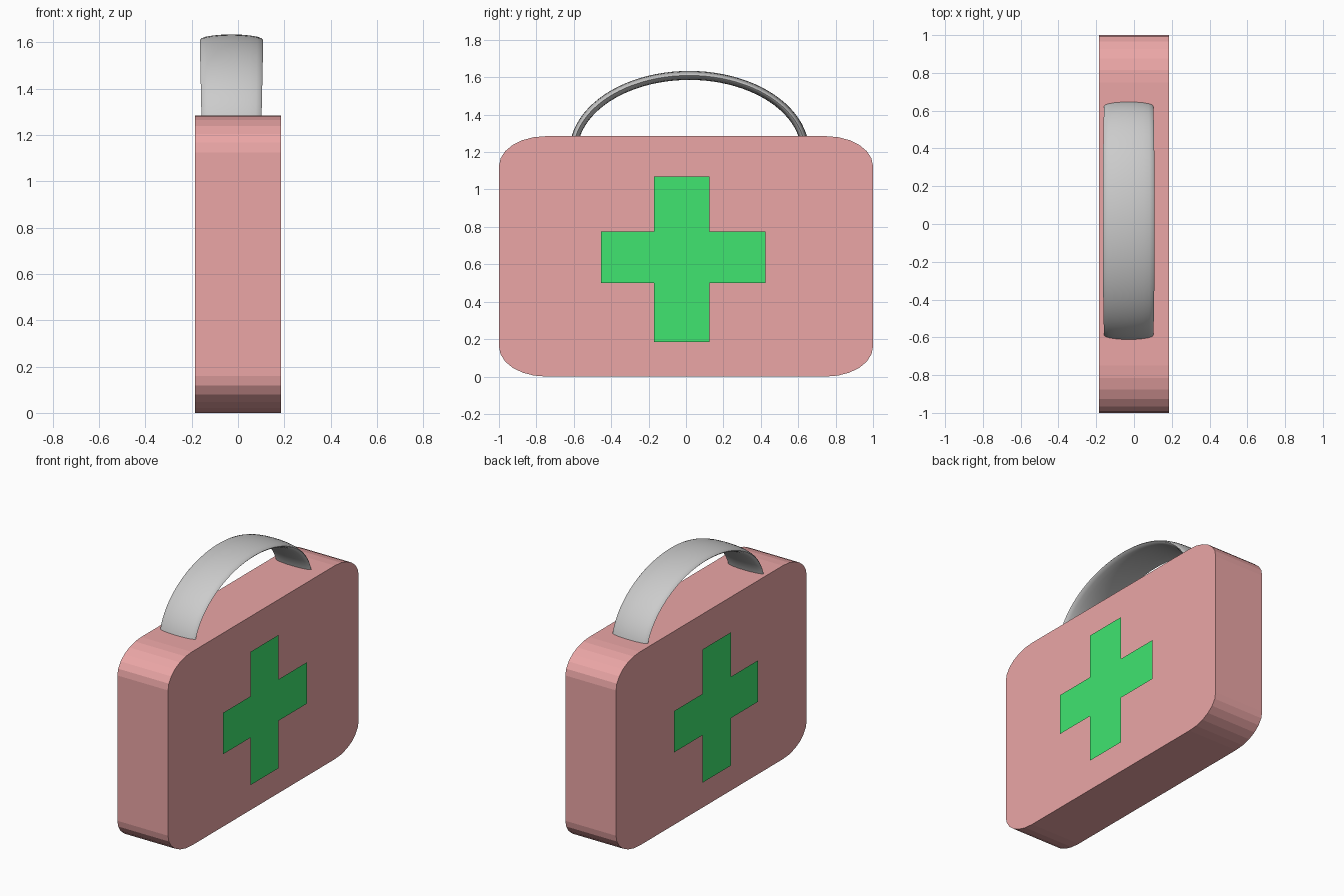
import bpy, bmesh
from math import sin, cos, pi, radians

if "Cube" in bpy.data.objects:
    bpy.data.objects.remove(bpy.data.objects["Cube"])


def make_material(name, rgb):
    m = bpy.data.materials.new(name)
    m.diffuse_color = (*rgb, 1)
    m.use_nodes = True
    m.node_tree.nodes["Principled BSDF"].inputs["Base Color"].default_value = m.diffuse_color
    return m


def add_object(name, bm, mat=None):
    bmesh.ops.recalc_face_normals(bm, faces=bm.faces)
    me = bpy.data.meshes.new(name)
    bm.to_mesh(me)
    bm.free()
    ob = bpy.data.objects.new(name, me)
    bpy.context.collection.objects.link(ob)
    if mat:
        me.materials.append(mat)
    return ob


red = make_material("case_red", (0.83, 0.38, 0.38))
green = make_material("cross_green", (0.05, 0.78, 0.16))

# Case: rounded rectangle with stretched corners, extruded along x
HALF_X, HEIGHT, RY, RZ, SEG = 0.186, 1.285, 0.25, 0.16, 6
bm = bmesh.new()
profile = []
corners = [(1 - RY, HEIGHT - RZ), (RY - 1, HEIGHT - RZ), (RY - 1, RZ), (1 - RY, RZ)]
for q, (cy, cz) in enumerate(corners):
    for i in range(SEG + 1):
        a = (q + i / SEG) * pi / 2
        profile.append(bm.verts.new((-HALF_X, cy + RY * cos(a), cz + RZ * sin(a))))
side = bm.faces.new(profile)
new = bmesh.ops.extrude_face_region(bm, geom=[side], use_keep_orig=True)["geom"]
bmesh.ops.translate(bm, vec=(2 * HALF_X, 0, 0),
                    verts=[g for g in new if isinstance(g, bmesh.types.BMVert)])
add_object("case", bm, red)

# Cross: thin sheet floating just off each broad side
Y = (-0.455, -0.17, 0.125, 0.425)
Z = (0.185, 0.5, 0.775, 1.07)
outline = [(1, 0), (2, 0), (2, 1), (3, 1), (3, 2), (2, 2),
           (2, 3), (1, 3), (1, 2), (0, 2), (0, 1), (1, 1)]
for name, s in (("cross_right", 1), ("cross_left", -1)):
    bm = bmesh.new()
    f = bm.faces.new([bm.verts.new((s * 0.21, Y[i], Z[j])) for i, j in outline[::s]])
    ob = add_object(name, bm, green)
    if ob.data.polygons[0].normal.x * s < 0:
        ob.data.flip_normals()

# Handle: flat oval strap swept along an arch
CX, CY, CZ, AY, AZ = -0.028, 0.0175, 1.2, 0.62, 0.41
STEPS, RING = 40, 20
bm = bmesh.new()
rings = []
for i in range(STEPS + 1):
    t = radians(8 + 164 * i / STEPS)
    ny, nz = cos(t) / AY, sin(t) / AZ
    n = (ny * ny + nz * nz) ** 0.5
    ny, nz = ny / n, nz / n
    half_w = 0.128 + 0.009 * sin(t)
    half_t = 0.021 + 0.003 * sin(t)
    ring = []
    for k in range(RING):
        a = 2 * pi * k / RING
        d = half_t * sin(a)
        ring.append(bm.verts.new((CX + half_w * cos(a),
                                  CY + AY * cos(t) + d * ny,
                                  CZ + AZ * sin(t) + d * nz)))
    rings.append(ring)
for r0, r1 in zip(rings, rings[1:]):
    for k in range(RING):
        j = (k + 1) % RING
        bm.faces.new((r0[k], r0[j], r1[j], r1[k]))
bm.faces.new(rings[0])
bm.faces.new(rings[-1])
handle = add_object("handle", bm)
bpy.context.view_layer.objects.active = handle
handle.select_set(True)
bpy.ops.object.shade_smooth_by_angle(angle=radians(40))
